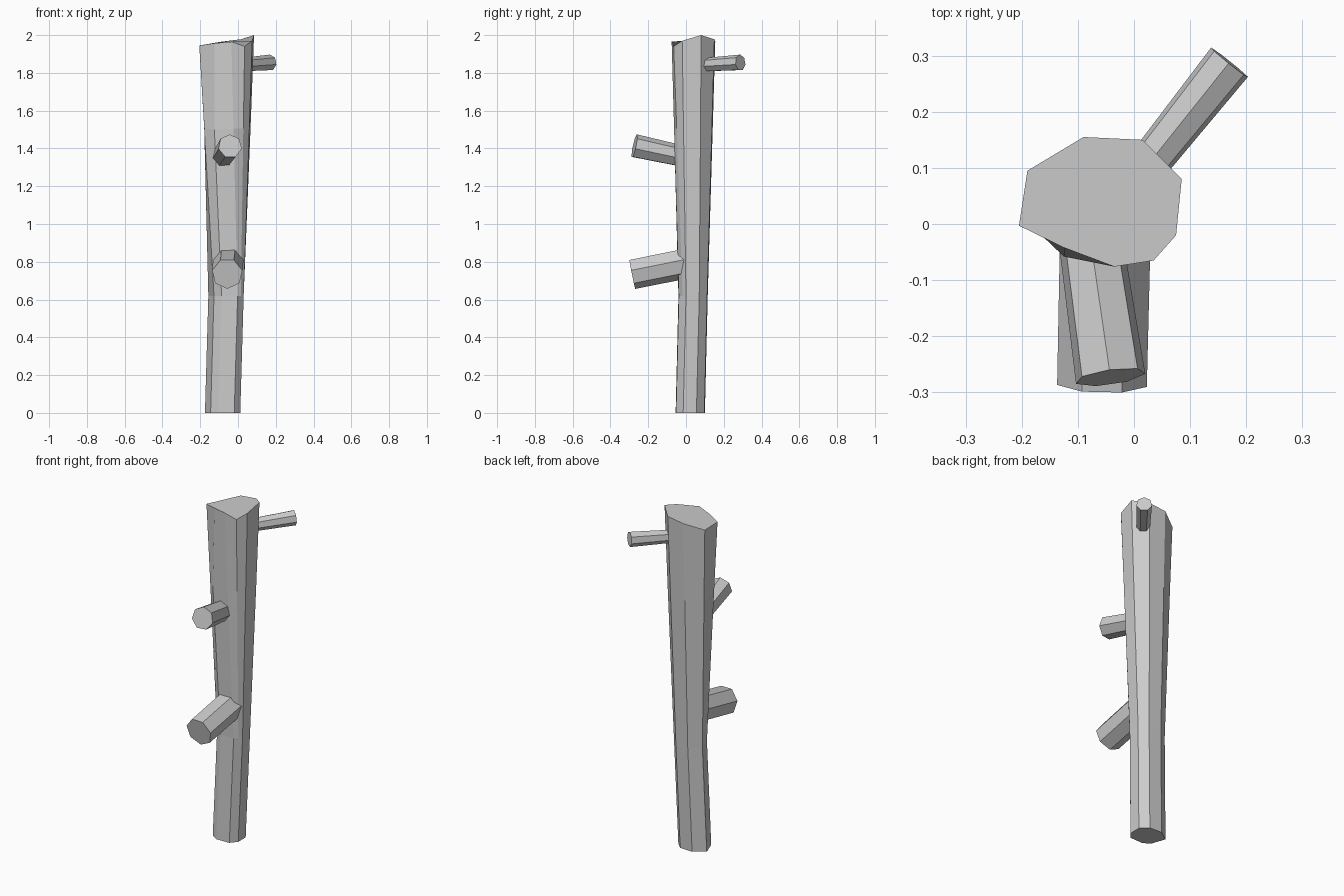
import bpy, bmesh, math
from mathutils import Vector

if "Cube" in bpy.data.objects:
    bpy.data.objects.remove(bpy.data.objects["Cube"])


def loft(name, rings):
    """Skin a closed, flat shaded solid through rings of equal point count."""
    bm = bmesh.new()
    loops = [[bm.verts.new(p) for p in ring] for ring in rings]
    n = len(loops[0])
    for a, b in zip(loops, loops[1:]):
        for i in range(n):
            j = (i + 1) % n
            bm.faces.new((a[i], a[j], b[j], b[i]))
    bm.faces.new(loops[0][::-1])
    bm.faces.new(loops[-1])
    bmesh.ops.recalc_face_normals(bm, faces=bm.faces)
    mesh = bpy.data.meshes.new(name)
    bm.to_mesh(mesh)
    bm.free()
    obj = bpy.data.objects.new(name, mesh)
    bpy.context.collection.objects.link(obj)
    return obj


def branch(name, base, tip, r0, r1, sides=7, turn=0.0):
    """Cut branch stub between two points, ends square to its axis."""
    base, tip = Vector(base), Vector(tip)
    axis = (tip - base).normalized()
    side = axis.cross(Vector((0, 0, 1))).normalized()
    up = side.cross(axis)
    rings = []
    for c, r in ((base, r0), (tip, r1)):
        angles = [turn + math.tau * i / sides for i in range(sides)]
        rings.append([c + r * (math.cos(a) * side + math.sin(a) * up) for a in angles])
    return loft(name, rings)


# Trunk: small foot, slightly bent, flaring to a slanted chopped top
foot = [(-0.175, 0.055), (-0.145, -0.03), (-0.105, -0.055), (-0.02, -0.053),
        (-0.003, -0.033), (0.012, -0.015), (0.012, 0.055), (-0.03, 0.097), (-0.11, 0.10)]
top = [(-0.19, 0.095, 1.93), (-0.205, -0.003, 1.945), (-0.125, -0.042, 1.957),
       (-0.035, -0.076, 1.965), (0.035, -0.065, 1.94), (0.075, -0.02, 1.97),
       (0.085, 0.08, 2.0), (0.015, 0.15, 1.978), (-0.09, 0.155, 1.965)]
bend = [(x + 0.018, y + 0.015, 0.62) for x, y in foot]
upper = []
for p, q in zip(bend, top):
    t = 0.66
    upper.append(Vector(p).lerp(Vector((q[0], q[1], 1.96)), t))
upper[2] = Vector((-0.125, -0.058, 1.5))
loft("trunk", [[(x, y, 0) for x, y in foot], bend, upper, top])

# Sawn branch stubs
branch("lower_branch", (-0.05, 0.03, 0.80), (-0.057, -0.285, 0.737), 0.083, 0.082,
       turn=math.radians(-90))
branch("middle_branch", (-0.08, -0.01, 1.355), (-0.042, -0.273, 1.412), 0.058, 0.064,
       turn=math.radians(90))
branch("upper_branch", (0.02, 0.10, 1.842), (0.17, 0.288, 1.854), 0.037, 0.043,
       turn=math.radians(90))
